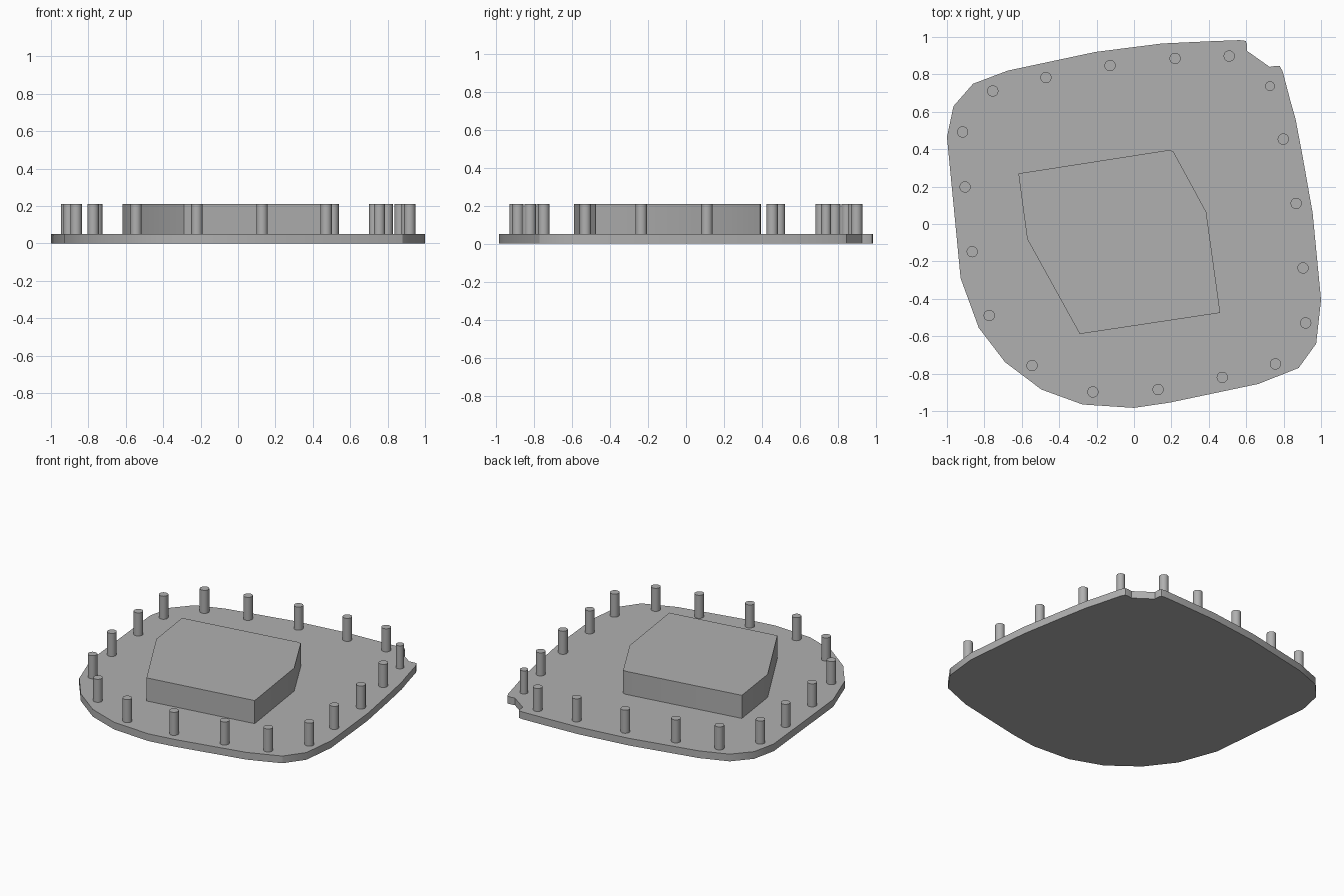
import bpy, bmesh

if "Cube" in bpy.data.objects:
    bpy.data.objects.remove(bpy.data.objects["Cube"])

PLATE_TOP, TOP = 0.05, 0.21
DX, DY = 0.004, -0.005      # fine placement of posts and block

# mid-dark grey finish
grey = bpy.data.materials.new("dark_grey")
grey.diffuse_color = (0.435, 0.435, 0.435, 1)
grey.use_nodes = True
grey.node_tree.nodes["Principled BSDF"].inputs["Base Color"].default_value = grey.diffuse_color


def finish(obj):
    """Grey material, smooth sides with sharp edges."""
    obj.data.materials.append(grey)
    bpy.ops.object.select_all(action="DESELECT")
    obj.select_set(True)
    bpy.context.view_layer.objects.active = obj
    bpy.ops.object.shade_smooth_by_angle()


def prism(name, outline, z0, z1, dx=0, dy=DY):
    """Extrude a closed 2D outline from z0 to z1."""
    bm = bmesh.new()
    face = bm.faces.new([bm.verts.new((x + dx, y + dy, z0)) for x, y in outline])
    ext = bmesh.ops.extrude_face_region(bm, geom=[face])
    for v in ext["geom"]:
        if isinstance(v, bmesh.types.BMVert):
            v.co.z = z1
    bmesh.ops.recalc_face_normals(bm, faces=bm.faces)
    mesh = bpy.data.meshes.new(name)
    bm.to_mesh(mesh)
    bm.free()
    obj = bpy.data.objects.new(name, mesh)
    bpy.context.collection.objects.link(obj)
    finish(obj)


def post(name, x, y, r):
    bpy.ops.mesh.primitive_cylinder_add(
        vertices=20, radius=r, depth=TOP - PLATE_TOP,
        location=(x + DX, y + DY, (TOP + PLATE_TOP) / 2))
    bpy.context.object.name = name
    finish(bpy.context.object)


# base plate with a notched back right corner
prism("base_plate", [
    (-1.0, 0.47), (-0.965, 0.635), (-0.86, 0.755), (-0.675, 0.825),
    (-0.205, 0.925), (0.15, 0.97), (0.43, 0.983), (0.565, 0.988),
    (0.597, 0.984), (0.605, 0.965), (0.605, 0.93), (0.725, 0.845),
    (0.755, 0.85), (0.78, 0.849), (0.795, 0.82), (0.837, 0.66),
    (0.863, 0.57), (0.90, 0.375), (0.955, 0.065), (1.0, -0.40),
    (0.974, -0.635), (0.88, -0.765), (0.665, -0.85), (0.19, -0.95),
    (0.0, -0.978), (-0.275, -0.96), (-0.495, -0.88), (-0.69, -0.733),
    (-0.83, -0.55), (-0.927, -0.285)], 0, PLATE_TOP)

# raised central block
prism("center_block", [
    (-0.622, 0.275), (0.18, 0.4), (0.205, 0.395), (0.382, 0.07),
    (0.457, -0.47), (-0.294, -0.583), (-0.575, -0.075)],
    PLATE_TOP, TOP, DX)

# ring of posts along the rim
posts = [
    (0.505, 0.903), (0.216, 0.89), (-0.132, 0.852), (-0.475, 0.788),
    (-0.759, 0.716), (-0.92, 0.497), (-0.907, 0.203), (-0.869, -0.143),
    (-0.778, -0.484), (-0.549, -0.752), (-0.224, -0.893), (0.125, -0.88),
    (0.468, -0.815), (0.752, -0.743), (0.914, -0.524), (0.90, -0.23),
    (0.863, 0.115), (0.794, 0.459)]
for i, (x, y) in enumerate(posts):
    post(f"rim_post_{i + 1}", x, y, 0.03)
post("corner_post", 0.723, 0.742, 0.026)
